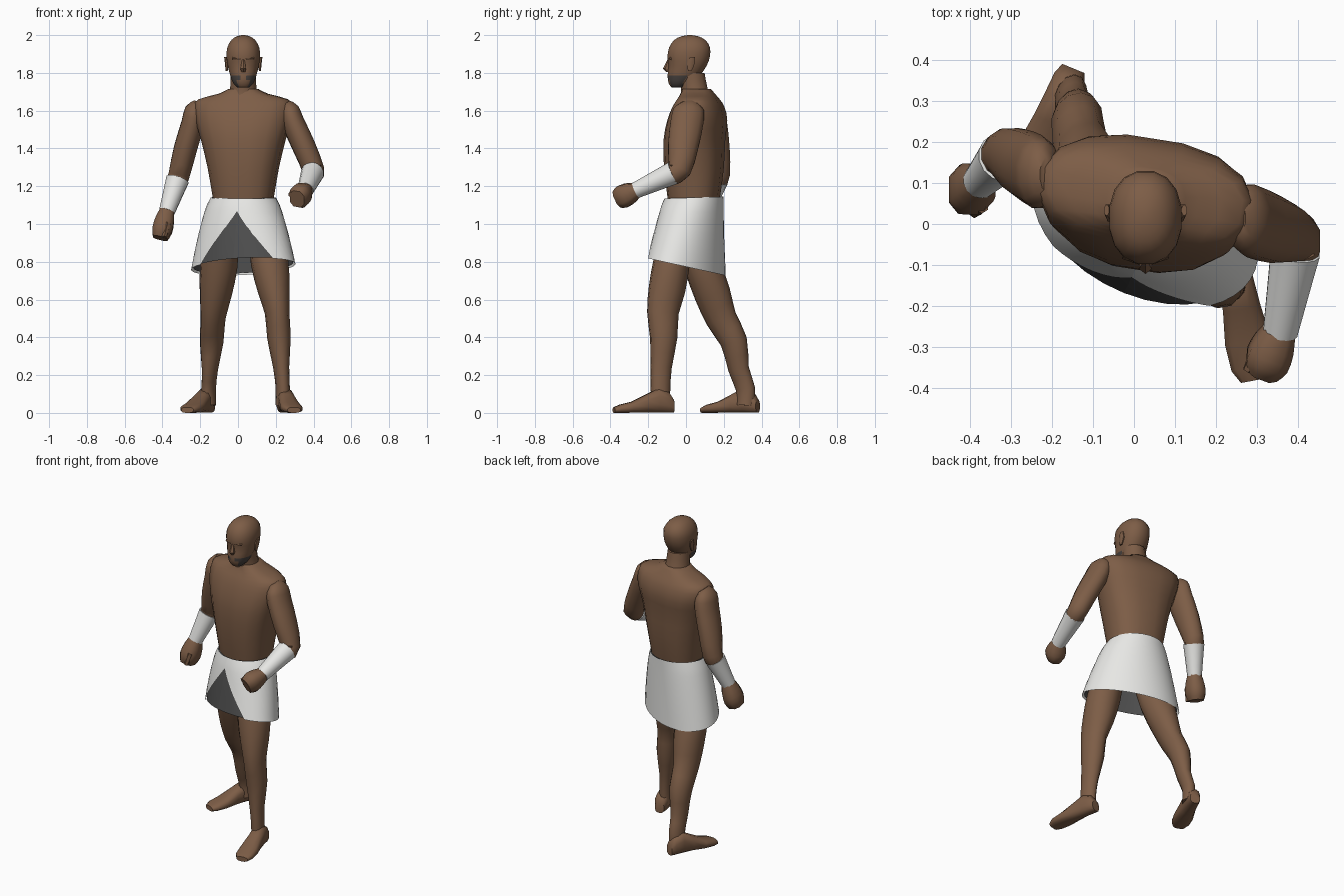
import bpy, math
from mathutils import Vector, Matrix

if "Cube" in bpy.data.objects:
    bpy.data.objects.remove(bpy.data.objects["Cube"])


def material(name, rgb):
    m = bpy.data.materials.new(name)
    m.diffuse_color = (*rgb, 1)
    m.use_nodes = True
    m.node_tree.nodes["Principled BSDF"].inputs["Base Color"].default_value = m.diffuse_color
    return m


SKIN = material("brown skin", (0.205, 0.110, 0.062))
WHITE = material("white cloth", (0.80, 0.80, 0.78))
DARK = material("dark grey lining", (0.075, 0.075, 0.075))
BEARD = material("dark stubble", (0.065, 0.055, 0.05))
UP = Vector((0, 0, 1))


def make(name, verts, faces, mat):
    me = bpy.data.meshes.new(name)
    me.from_pydata(verts, [], faces)
    me.materials.append(mat)
    ob = bpy.data.objects.new(name, me)
    bpy.context.collection.objects.link(ob)
    bpy.ops.object.select_all(action='DESELECT')
    ob.select_set(True)
    bpy.context.view_layer.objects.active = ob
    bpy.ops.object.shade_smooth_by_angle(angle=math.radians(50))
    return ob


def spline(rows, sub):
    """Catmull-Rom through the rows, radii included."""
    out = []
    for i in range(len(rows) - 1):
        a, b, c, d = [rows[max(0, min(len(rows) - 1, i + k))] for k in (-1, 0, 1, 2)]
        for s in range(sub):
            t = s / sub
            out.append(b + 0.5 * t * (c - a + t * (2 * a - 5 * b + 4 * c - d
                                                   + t * (3 * (b - c) + d - a))))
    return out + [rows[-1]]


def loft(name, centres, radii, mat, ref=(1, 0, 0), axis=None, n=12, power=2.0, sub=2):
    """Skin closed rings; radii are along ref and across it."""
    rows = spline([Vector((*c, *r)) for c, r in zip(centres, radii)], sub)
    c = [Vector(r[:3]) for r in rows]
    verts, faces = [], []
    for i, r in enumerate(rows):
        t = axis or c[min(i + 1, len(c) - 1)] - c[max(i - 1, 0)]
        t = t.normalized()
        u = Vector(ref)
        u = (u - t * t.dot(u)).normalized()
        v = t.cross(u)
        for k in range(n):
            a = 2 * math.pi * (k + 0.5) / n
            ca, sa = math.cos(a), math.sin(a)
            verts.append(c[i] + u * math.copysign(abs(ca) ** (2 / power), ca) * r[3]
                         + v * math.copysign(abs(sa) ** (2 / power), sa) * r[4])
    for i in range(len(rows) - 1):
        for k in range(n):
            j = (k + 1) % n
            faces.append((i * n + k, i * n + j, i * n + n + j, i * n + n + k))
    last = (len(rows) - 1) * n
    faces += [tuple(reversed(range(n))), tuple(range(last, last + n))]
    return make(name, verts, faces, mat)


def column(name, rows, **kw):
    """Upright loft from rows of z, centre y, half width, half depth."""
    return loft(name, [(0.028, r[1], r[0]) for r in rows], [r[2:] for r in rows],
                SKIN, axis=UP, **kw)


def heading(deg):
    return (math.cos(math.radians(deg)), math.sin(math.radians(deg)), 0)


# torso, turned slightly toward the back arm
column("torso", [
    (1.08, 0.04, 0.15, 0.125), (1.15, 0.041, 0.162, 0.137), (1.30, 0.042, 0.188, 0.155),
    (1.45, 0.045, 0.225, 0.158), (1.55, 0.06, 0.255, 0.152), (1.62, 0.066, 0.264, 0.13),
    (1.66, 0.066, 0.24, 0.105), (1.69, 0.062, 0.13, 0.088), (1.715, 0.055, 0.078, 0.076)],
    ref=heading(-9), n=16, power=2.5)

# neck and head
column("neck", [(1.66, 0.055, 0.085, 0.085), (1.72, 0.044, 0.072, 0.072),
                (1.80, 0.026, 0.068, 0.075)])
head = column("head", [
    (1.722, -0.045, 0.032, 0.032), (1.745, -0.033, 0.054, 0.06), (1.785, -0.012, 0.07, 0.087),
    (1.84, 0.009, 0.084, 0.103), (1.885, 0.014, 0.09, 0.114), (1.935, 0.019, 0.086, 0.11),
    (1.975, 0.02, 0.063, 0.083), (1.994, 0.02, 0.034, 0.044), (2.0, 0.02, 0.008, 0.01)],
    n=16, power=2.2)
# stubble along the sides of the jaw
head.data.materials.append(BEARD)
for f in head.data.polygons:
    if f.center.z < 1.785 and f.center.y < -0.01 and abs(f.normal.x) > 0.4:
        f.material_index = 1
loft("nose", [(0.028, -0.09, 1.87), (0.028, -0.098, 1.822), (0.028, -0.095, 1.806)],
     [(0.007, 0.008), (0.018, 0.024), (0.012, 0.012)], SKIN, axis=UP, n=6, sub=1)
for s in (-1, 1):
    x = 0.028 + s * 0.088
    loft("ear", [(x, 0.02, 1.81), (x, 0.026, 1.85), (x + s * 0.007, 0.034, 1.884)],
         [(0.006, 0.01), (0.010, 0.022), (0.007, 0.014)], SKIN, axis=UP, n=8)
    loft("brow", [(0.028 + s * 0.012, -0.090, 1.874), (0.028 + s * 0.055, -0.076, 1.876)],
         [(0.01, 0.010), (0.008, 0.009)], SKIN, UP, n=6)


# arms, cuffs and fists from four joints and shared thicknesses
def arm(side, shoulder, elbow, wrist, knuckle, thumb):
    s, e, w, k, th = map(Vector, (shoulder, elbow, wrist, knuckle, thumb))
    inward = Vector((-math.copysign(0.02, s.x), 0, 0))
    loft(side + "_arm",
         [s + UP * 0.04 + inward, s + UP * 0.005, s.lerp(e, 0.2) + inward * 0.3,
          s.lerp(e, 0.6), e, e.lerp(w, 0.25), w],
         [(0.025, 0.045), (0.052, 0.082), (0.061, 0.09), (0.063, 0.083),
          (0.058, 0.063), (0.054, 0.054), (0.036, 0.036)], SKIN)
    loft(side + "_cuff", [e.lerp(w, f) for f in (0.14, 0.4, 1.02)],
         [(0.062, 0.062), (0.056, 0.056), (0.043, 0.043)], WHITE, n=14)
    loft(side + "_fist", [w.lerp(k, f) for f in (-0.1, 0.3, 0.7, 1)],
         [(0.036, 0.036), (0.052, 0.056), (0.056, 0.065), (0.042, 0.049)],
         SKIN, n=8, power=2.6)
    loft(side + "_thumb", [w.lerp(k, f) + th for f in (0.45, 0.95)],
         [(0.018, 0.02), (0.014, 0.016)], SKIN, n=6)


arm("front", (0.272, 0.015, 1.6), (0.4, -0.035, 1.285), (0.358, -0.262, 1.18),
    (0.312, -0.362, 1.132), (-0.035, 0, 0.02))
arm("back", (-0.23, 0.12, 1.6), (-0.312, 0.172, 1.26), (-0.375, 0.105, 1.07),
    (-0.412, 0.073, 0.925), (0.02, -0.045, 0))


# legs from three joints, feet from heel to toe
def leg(side, hip, knee, ankle, heel, toe, calf):
    h, k, a = map(Vector, (hip, knee, ankle))
    p, q = Vector((*heel, 0)), Vector((*toe, 0))
    d = (q - p).normalized()
    ref = d.cross(UP)
    loft(side + "_leg",
         [h, h.lerp(k, 0.4), h.lerp(k, 0.73), k, k.lerp(a, 0.33) + Vector((0, calf, 0)),
          k.lerp(a, 0.72), a, a - UP * 0.09],
         [(0.085, 0.085), (0.1, 0.097), (0.084, 0.098), (0.064, 0.085),
          (0.062, 0.073), (0.042, 0.057), (0.037, 0.053), (0.038, 0.05)], SKIN, -ref)
    foot = [(0, 0.03, 0.035), (0.08, 0.04, 0.055), (0.25, 0.043, 0.066), (0.45, 0.048, 0.05),
            (0.7, 0.058, 0.03), (0.9, 0.054, 0.022), (1, 0.036, 0.015)]
    loft(side + "_foot", [p.lerp(q, f) + UP * z for f, w, z in foot],
         [(w, z) for f, w, z in foot], SKIN, ref, d, power=2.6, sub=1)


leg("front", (0.14, -0.045, 0.98), (0.207, -0.122, 0.53), (0.237, -0.135, 0.13),
    (0.237, -0.066), (0.296, -0.382), 0.008)
leg("back", (-0.08, 0.015, 0.98), (-0.132, 0.186, 0.5), (-0.155, 0.314, 0.13),
    (-0.148, 0.38), (-0.268, 0.088), 0.025)


# kilt: flared from waist to tilted hem, v = 0 at the waist, 1 at the hem
def kilt_point(v, deg, scale):
    f = v ** 0.75
    t, yaw = math.radians(deg), math.radians(-15 - 10 * f)
    p = Matrix.Rotation(yaw, 2) @ Vector(((0.174 + 0.118 * f) * math.cos(t),
                                          (0.155 + 0.031 * f) * math.sin(t))) * scale
    x, y = p.x + 0.028, p.y + 0.04 * (1 - f) + 0.002
    return x, y, 1.14 + 0.03 * (y - 0.04) + v * (-0.365 - 0.25 * y)


def kilt(name, mat, scale, v_end, left, right, n=32, rows=10):
    """Open at the front below v = 0.2 by the given angles at the hem."""
    verts, faces = [], []
    for i in range(rows + 1):
        v = v_end * i / rows
        g = max(0, (v - 0.2) / 0.8)
        lo, hi = -85 + right * g, 275 - left * g
        verts += [kilt_point(v, lo + (hi - lo) * k / n, scale) for k in range(n + 1)]
    for i in range(rows):
        for k in range(n):
            q = i * (n + 1) + k
            faces.append((q, q + n + 1, q + n + 2, q + 1))
    return make(name, verts, faces, mat)


kilt("kilt", WHITE, 1.0, 1.0, 43, 46)
kilt("kilt_lining", DARK, 0.96, 0.98, 0, 0)
